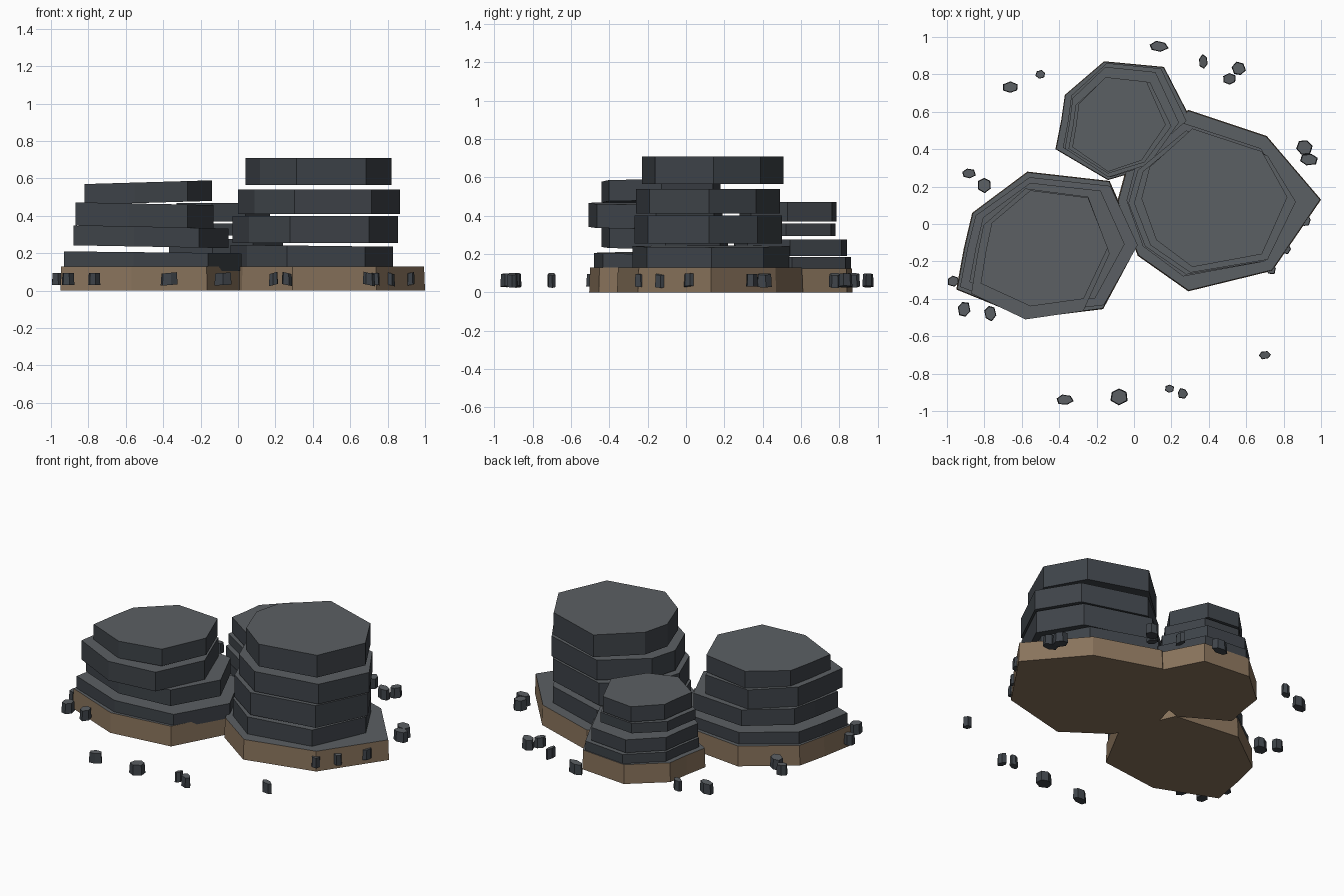
import bpy, bmesh, math, random

if "Cube" in bpy.data.objects:
    bpy.data.objects.remove(bpy.data.objects["Cube"])

random.seed(4)


def material(name, rgb):
    m = bpy.data.materials.new(name)
    m.diffuse_color = (*rgb, 1)
    m.use_nodes = True
    m.node_tree.nodes["Principled BSDF"].inputs["Base Color"].default_value = m.diffuse_color
    return m


slate = material("slate_top", (0.105, 0.115, 0.125))
dark = material("slate_side", (0.048, 0.056, 0.066))
earth = material("earth", (0.25, 0.172, 0.107))


def prism(name, outline, z0, z1, tilt=0.0, side=dark, taper=1.0):
    """Extrude an outline; tilt is the rise from left to right."""
    xs = [p[0] for p in outline]
    ys = [p[1] for p in outline]
    cx, cy = (min(xs) + max(xs)) / 2, (min(ys) + max(ys)) / 2
    w = max(xs) - min(xs)
    bm = bmesh.new()
    low = [bm.verts.new((x, y, z0 + tilt * (x - cx) / w)) for x, y in outline]
    top = [bm.verts.new((cx + (x - cx) * taper, cy + (y - cy) * taper,
                         z1 + tilt * (x - cx) / w)) for x, y in outline]
    bm.faces.new(top)
    bm.faces.new(low[::-1]).material_index = 1
    n = len(outline)
    for i in range(n):
        j = (i + 1) % n
        bm.faces.new((low[i], low[j], top[j], top[i])).material_index = 1
    me = bpy.data.meshes.new(name)
    bm.to_mesh(me)
    bm.free()
    me.materials.append(slate)
    me.materials.append(side)
    ob = bpy.data.objects.new(name, me)
    bpy.context.collection.objects.link(ob)
    return ob


def fit(outline, x0, x1, y0, y1):
    """Stretch an outline into the given rectangle."""
    xs = [p[0] for p in outline]
    ys = [p[1] for p in outline]
    fx = (x1 - x0) / (max(xs) - min(xs))
    fy = (y1 - y0) / (max(ys) - min(ys))
    return [(x0 + (x - min(xs)) * fx, y0 + (y - min(ys)) * fy) for x, y in outline]


# Each stack: ground outline, base height, slabs (x0, x1, y0, y1, z0, z1, tilt)
stacks = {
    "right": ([(1.0, .13), (.71, .47), (.29, .61), (-.03, .34),
               (-.09, .12), (.02, -.17), (.29, -.36), (.74, -.25)], .13, [
        (-.04, .83, -.28, .54, .125, .24, -.01),
        (-.03, .855, -.27, .50, .255, .40, 0),
        (0, .865, -.26, .49, .41, .54, 0),
        (.04, .82, -.23, .51, .565, .71, 0)]),
    "left": ([(.02, -.11), (-.13, .23), (-.57, .28), (-.865, .06),
              (-.91, -.13), (-.95, -.35), (-.57, -.505), (-.165, -.455)], .13, [
        (-.93, .02, -.48, .25, .11, .205, -.01),
        (-.88, -.05, -.44, .22, .235, .34, -.015),
        (-.87, -.13, -.51, .19, .34, .465, -.015),
        (-.82, -.14, -.44, .18, .47, .58, .02)]),
    "back": ([(.31, .55), (.16, .84), (-.16, .87), (-.37, .69),
              (-.39, .55), (-.42, .40), (-.14, .235), (.12, .31)], .125, [
        (-.38, .28, .25, .86, .11, .185, 0),
        (-.37, .24, .25, .84, .19, .275, 0),
        (-.35, .20, .27, .78, .295, .36, 0),
        (-.33, .17, .28, .785, .37, .47, 0)]),
}

for side, (outline, height, slabs) in stacks.items():
    prism(f"{side}_earth_base", outline, 0, height, side=earth, taper=.99)
    # Slabs of the right stack are a little squarer than its base
    shape = list(outline)
    if side == "right":
        shape[1], shape[7] = (.81, .45), (.81, -.27)
    for i, (x0, x1, y0, y1, z0, z1, tilt) in enumerate(slabs):
        prism(f"{side}_slab_{i + 1}", fit(shape, x0, x1, y0, y1), z0, z1, tilt)

# Scattered pebbles: x, y, half width, half depth
pebbles = [(.13, .95, .052, .03), (-.5, .8, .028, .025), (-.66, .73, .042, .03),
           (.37, .87, .025, .038), (.56, .83, .035, .036), (.51, .775, .036, .032),
           (.91, .41, .043, .042), (.935, .345, .05, .033), (-.885, .27, .038, .028),
           (-.8, .21, .036, .04), (.92, .02, .025, .03), (.81, -.13, .03, .03),
           (.73, -.24, .03, .03), (-.965, -.305, .034, .032), (-.91, -.455, .032, .042),
           (-.77, -.475, .032, .042), (.70, -.7, .034, .023), (-.37, -.94, .043, .027),
           (-.08, -.92, .047, .044), (.19, -.88, .024, .022), (.26, -.905, .028, .027)]
for i, (x, y, rx, ry) in enumerate(pebbles):
    start = random.uniform(0, math.pi)
    ring = []
    for k in range(6):
        a = start + k * math.tau / 6
        q = random.uniform(.9, 1.15)
        ring.append((x + q * rx * math.cos(a), y + q * ry * math.sin(a)))
    prism(f"pebble_{i + 1}", ring, .03, .095, random.uniform(-.015, .015), taper=.9)
